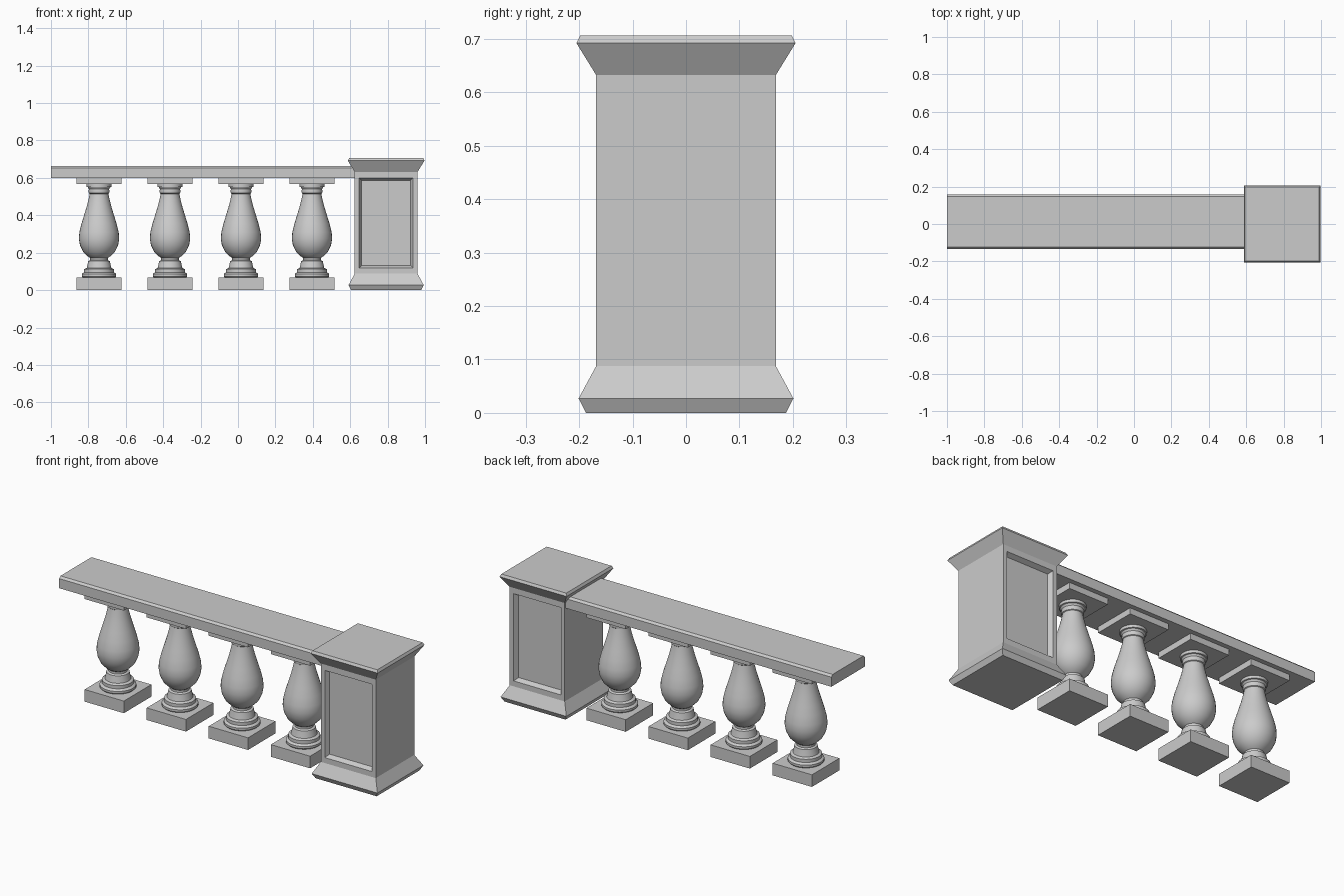
import bpy, bmesh, math
from mathutils import Vector

if "Cube" in bpy.data.objects:
    bpy.data.objects.remove(bpy.data.objects["Cube"], do_unlink=True)

stone = bpy.data.materials.new("grey stone")
stone.use_nodes = True
COLOUR = (0.6, 0.6, 0.6, 1)
stone.diffuse_color = COLOUR
stone.node_tree.nodes["Principled BSDF"].inputs["Base Color"].default_value = COLOUR

POST_X, RAIL_Y = 0.792, 0.013


def finish(bm, name, location=(0, 0, 0), smooth=False):
    bmesh.ops.recalc_face_normals(bm, faces=bm.faces)
    mesh = bpy.data.meshes.new(name)
    bm.to_mesh(mesh)
    bm.free()
    mesh.materials.append(stone)
    ob = bpy.data.objects.new(name, mesh)
    ob.location = location
    bpy.context.collection.objects.link(ob)
    if smooth:
        bpy.ops.object.select_all(action='DESELECT')
        ob.select_set(True)
        bpy.context.view_layer.objects.active = ob
        bpy.ops.object.shade_smooth_by_angle(angle=math.radians(40))
    return ob


def loft(profile, sides, start=0.0, stretch=1.0):
    """Stack of rings from (radius, height) pairs, capped at both ends."""
    bm = bmesh.new()
    rings = []
    for r, z in profile:
        angles = [start + math.tau * i / sides for i in range(sides)]
        rings.append([bm.verts.new((r * stretch * math.cos(a), r * stretch * math.sin(a), z))
                      for a in angles])
    for low, high in zip(rings, rings[1:]):
        for i in range(sides):
            j = (i + 1) % sides
            bm.faces.new((low[i], low[j], high[j], high[i]))
    bm.faces.new(rings[0][::-1])
    bm.faces.new(rings[-1])
    return bm


def square_loft(profile):
    return loft(profile, 4, math.pi / 4, math.sqrt(2))


# Square post with flared foot and cap
bm = square_loft([(0.187, 0), (0.201, 0.027), (0.168, 0.088), (0.168, 0.632),
                  (0.205, 0.692), (0.198, 0.706)])
bmesh.ops.recalc_face_normals(bm, faces=bm.faces)

# Recessed panels on the front and back of the post
bm.faces.ensure_lookup_table()
panels = [f for f in bm.faces if abs(f.normal.y) > 0.99]
for f in panels:
    out = f.normal.copy()
    bmesh.ops.inset_individual(bm, faces=[f], thickness=0.034)
    for v in f.verts:
        v.co.z = 0.118 if v.co.z < 0.3 else 0.6
    bmesh.ops.inset_individual(bm, faces=[f], thickness=0.018)
    bmesh.ops.translate(bm, verts=f.verts, vec=out * -0.025)
finish(bm, "post", (POST_X, 0, 0))

# Handrail with chamfered upper edges
section = [(-0.146, 0.6), (0.146, 0.6), (0.146, 0.653), (0.135, 0.664),
           (-0.135, 0.664), (-0.146, 0.653)]
bm = bmesh.new()
end = bm.faces.new([bm.verts.new((-1, y, z)) for y, z in section])
grown = bmesh.ops.extrude_face_region(bm, geom=[end], use_keep_orig=True)
moved = [g for g in grown["geom"] if isinstance(g, bmesh.types.BMVert)]
bmesh.ops.translate(bm, verts=moved, vec=Vector((1.64, 0, 0)))
finish(bm, "handrail", (0, RAIL_Y, 0))

# Turned balusters, each between a square plinth and a square top block
turned = [(0.086, 0.067), (0.092, 0.073), (0.092, 0.085), (0.086, 0.092),
          (0.08, 0.094), (0.08, 0.112), (0.066, 0.118), (0.062, 0.135),
          (0.058, 0.155), (0.047, 0.16), (0.047, 0.172), (0.062, 0.182),
          (0.085, 0.205), (0.102, 0.24), (0.108, 0.275), (0.105, 0.31),
          (0.094, 0.355), (0.08, 0.4), (0.065, 0.45), (0.055, 0.49),
          (0.05, 0.515), (0.054, 0.518), (0.056, 0.528), (0.054, 0.54),
          (0.06, 0.55), (0.066, 0.552), (0.066, 0.568)]
for i in range(4):
    spot = (-0.743 + 0.3795 * i, RAIL_Y, 0)
    finish(square_loft([(0.12, 0), (0.12, 0.067)]), f"plinth_{i + 1}", spot)
    finish(loft(turned, 32), f"baluster_{i + 1}", spot, smooth=True)
    finish(square_loft([(0.12, 0.567), (0.12, 0.6)]), f"top_block_{i + 1}", spot)
